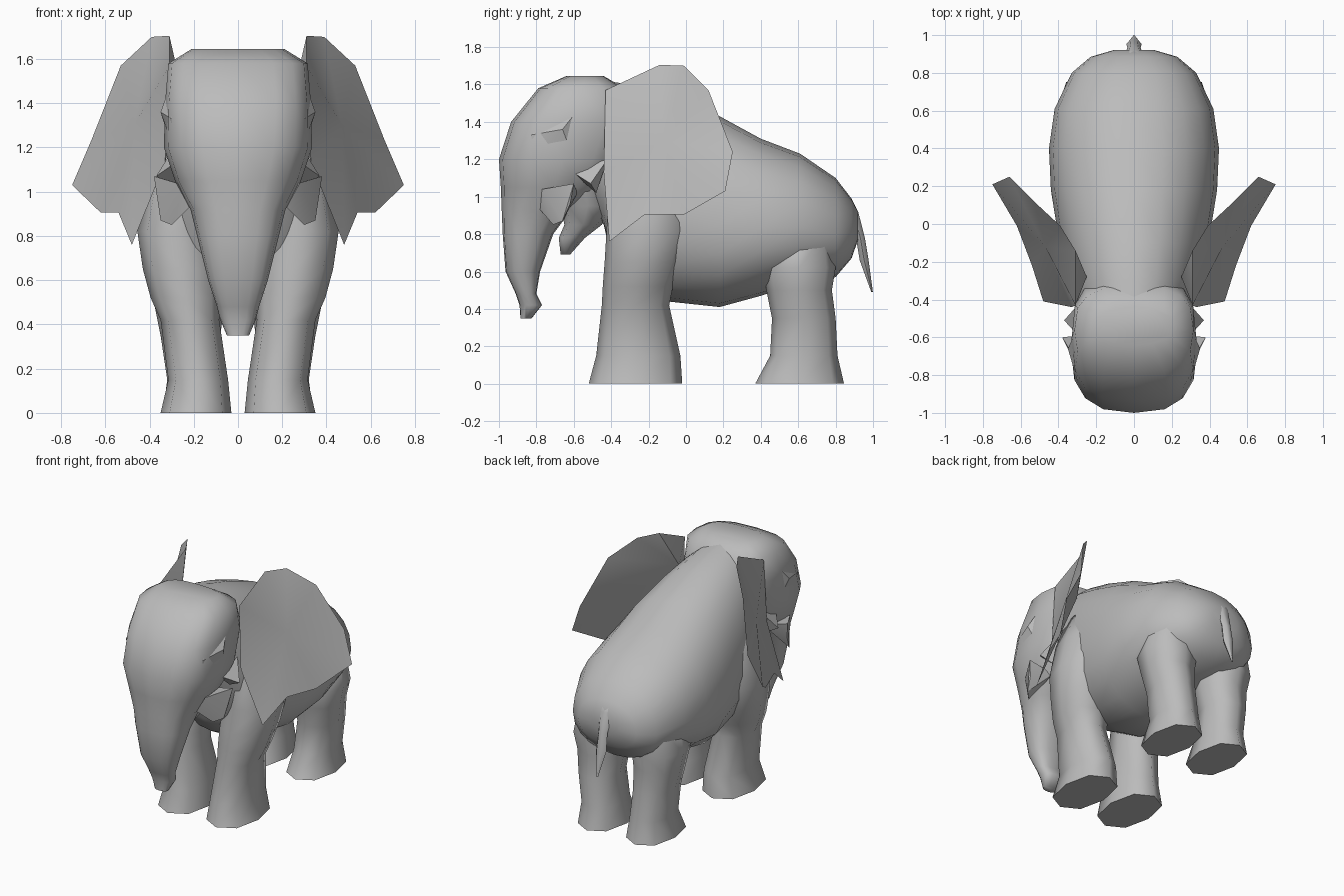
import bpy, bmesh, math

if "Cube" in bpy.data.objects:
    bpy.data.objects.remove(bpy.data.objects["Cube"])

grey = bpy.data.materials.new("elephant_grey")
grey.diffuse_color = (0.5, 0.5, 0.5, 1)
grey.use_nodes = True
grey.node_tree.nodes["Principled BSDF"].inputs["Base Color"].default_value = grey.diffuse_color


def finish(name, bm, mirror=False, angle=50):
    """Turn a bmesh into a shaded, optionally mirrored object."""
    bmesh.ops.recalc_face_normals(bm, faces=bm.faces)
    me = bpy.data.meshes.new(name)
    bm.to_mesh(me)
    bm.free()
    me.materials.append(grey)
    ob = bpy.data.objects.new(name, me)
    bpy.context.collection.objects.link(ob)
    bpy.ops.object.select_all(action='DESELECT')
    ob.select_set(True)
    bpy.context.view_layer.objects.active = ob
    bpy.ops.object.shade_smooth_by_angle(angle=math.radians(angle))
    if mirror:
        ob.modifiers.new("mirror", 'MIRROR').use_mirror_merge = False
    return ob


def loft(name, rings, mirror=False, angle=70):
    """Skin a list of equal-length point rings and cap both ends."""
    bm = bmesh.new()
    vs = [[bm.verts.new(p) for p in r] for r in rings]
    n = len(rings[0])
    for a, b in zip(vs, vs[1:]):
        for i in range(n):
            j = (i + 1) % n
            bm.faces.new((a[i], a[j], b[j], b[i]))
    bm.faces.new(vs[0])
    bm.faces.new(vs[-1])
    return finish(name, bm, mirror, angle)


def hull(name, points, angle=20):
    """Mirrored convex lump around a few points."""
    bm = bmesh.new()
    for p in points:
        bm.verts.new(p)
    bmesh.ops.convex_hull(bm, input=bm.verts[:])
    return finish(name, bm, True, angle)


def oval(n, power):
    """Unit superellipse; powers under 1 make it boxier."""
    out = []
    for i in range(n):
        c, s = math.cos(2 * math.pi * i / n), math.sin(2 * math.pi * i / n)
        out.append((math.copysign(abs(c) ** power, c), math.copysign(abs(s) ** power, s)))
    return out


def level_ring(z, y0, y1, x0, x1, n, power):
    """Horizontal ring filling the given x and y extents."""
    return [((x0 + x1) / 2 + c * (x1 - x0) / 2, (y0 + y1) / 2 + s * (y1 - y0) / 2, z)
            for c, s in oval(n, power)]


def upright_ring(y, z0, z1, hw, n=20):
    """Pear-shaped body section, widest below the middle."""
    zc = z0 + 0.43 * (z1 - z0)
    return [(hw * c, y, zc + s * ((z1 - zc) if s > 0 else (zc - z0)))
            for c, s in oval(n, 0.92)]


# Torso with the neck reaching into the head: y, bottom, top, half width
torso = [(-.56, 1.05, 1.60, .22), (-.44, .85, 1.625, .28), (-.40, .68, 1.615, .31),
         (-.30, .55, 1.60, .345), (-.10, .44, 1.54, .395), (.18, .41, 1.43, .44),
         (.40, .47, 1.31, .45), (.61, .54, 1.23, .42), (.80, .57, 1.10, .33),
         (.885, .67, .99, .23), (.92, .77, .92, .11)]
loft("torso", [upright_ring(*r) for r in torso])

# Head running down into the trunk: z, front, back, half width, boxiness
head = [(1.645, -.64, -.44, .21, .8), (1.58, -.79, -.33, .315, .7),
        (1.40, -.935, -.27, .33, .68), (1.20, -1.0, -.32, .335, .75),
        (1.05, -.99, -.42, .285, .8), (.92, -.985, -.62, .215, .8),
        (.80, -.98, -.71, .185, .8), (.60, -.965, -.78, .135, .8),
        (.48, -.91, -.80, .095, .8), (.42, -.89, -.77, .08, .8),
        (.35, -.885, -.825, .05, .9)]
loft("head_and_trunk", [level_ring(z, a, b, -w, w, 16, p) for z, a, b, w, p in head])

# Lower jaw
jaw = [(1.15, -.75, -.38, .25), (.95, -.67, -.38, .20), (.85, -.65, -.45, .14),
       (.78, -.68, -.54, .09), (.69, -.67, -.62, .035)]
loft("lower_jaw", [level_ring(z, a, b, -w, w, 8, .9) for z, a, b, w in jaw])

# Legs: z, front, back, inner, outer
front_leg = [(0, -.52, -.02, .03, .35), (.15, -.48, -.03, .045, .315),
             (.42, -.45, -.09, .085, .35), (.52, -.445, -.07, .08, .395),
             (.65, -.435, -.02, .08, .43), (.82, -.425, .02, .10, .455),
             (1.05, -.41, .02, .10, .41), (1.25, -.38, -.05, .10, .33)]
rear_leg = [(0, .37, .845, .04, .34), (.15, .45, .81, .06, .32),
            (.35, .46, .80, .08, .35), (.50, .43, .78, .06, .38),
            (.62, .41, .80, .05, .405), (.80, .44, .78, .08, .37)]
for name, rows in (("front_legs", front_leg), ("rear_legs", rear_leg)):
    loft(name, [level_ring(*r, 8, .85) for r in rows], mirror=True, angle=80)

# Ears: thin rim with a shallow front and a thick root behind
rim = [(.31, -.43, 1.57), (.31, -.14, 1.705), (.39, -.01, 1.70), (.53, .12, 1.57),
       (.66, .25, 1.24), (.75, .21, 1.03), (.62, -.01, .905), (.54, -.22, .905),
       (.48, -.41, .76), (.33, -.44, 1.13)]
bm = bmesh.new()
edge = [bm.verts.new(p) for p in rim]
for centre in ((.47, -.12, 1.30), (.25, -.28, 1.44)):
    hub = bm.verts.new(centre)
    for i in range(len(edge)):
        bm.faces.new((edge[i], edge[(i + 1) % len(edge)], hub))
finish("ears", bm, mirror=True, angle=35)

# Short faceted tusk stubs, brow ridges and cheek folds
hull("tusk_stubs", [(.28, -.77, 1.04), (.38, -.60, 1.07), (.36, -.62, .96),
                    (.35, -.66, .87), (.30, -.71, .85), (.22, -.78, .93),
                    (.20, -.58, 1.02)])
hull("brows", [(.30, -.83, 1.33), (.30, -.55, 1.50), (.30, -.60, 1.20),
               (.30, -.80, 1.22), (.35, -.66, 1.36)])
hull("cheek_folds", [(.27, -.62, 1.14), (.29, -.42, 1.20), (.27, -.48, 1.02),
                     (.37, -.51, 1.07)])

# Tail: z, front, back, half width
tail = [(.98, .84, .89, .04), (.92, .86, .925, .05), (.78, .905, .96, .035),
        (.66, .925, .98, .04), (.49, .99, 1.0, .005)]
loft("tail", [level_ring(z, a, b, -w, w, 6, 1) for z, a, b, w in tail])
